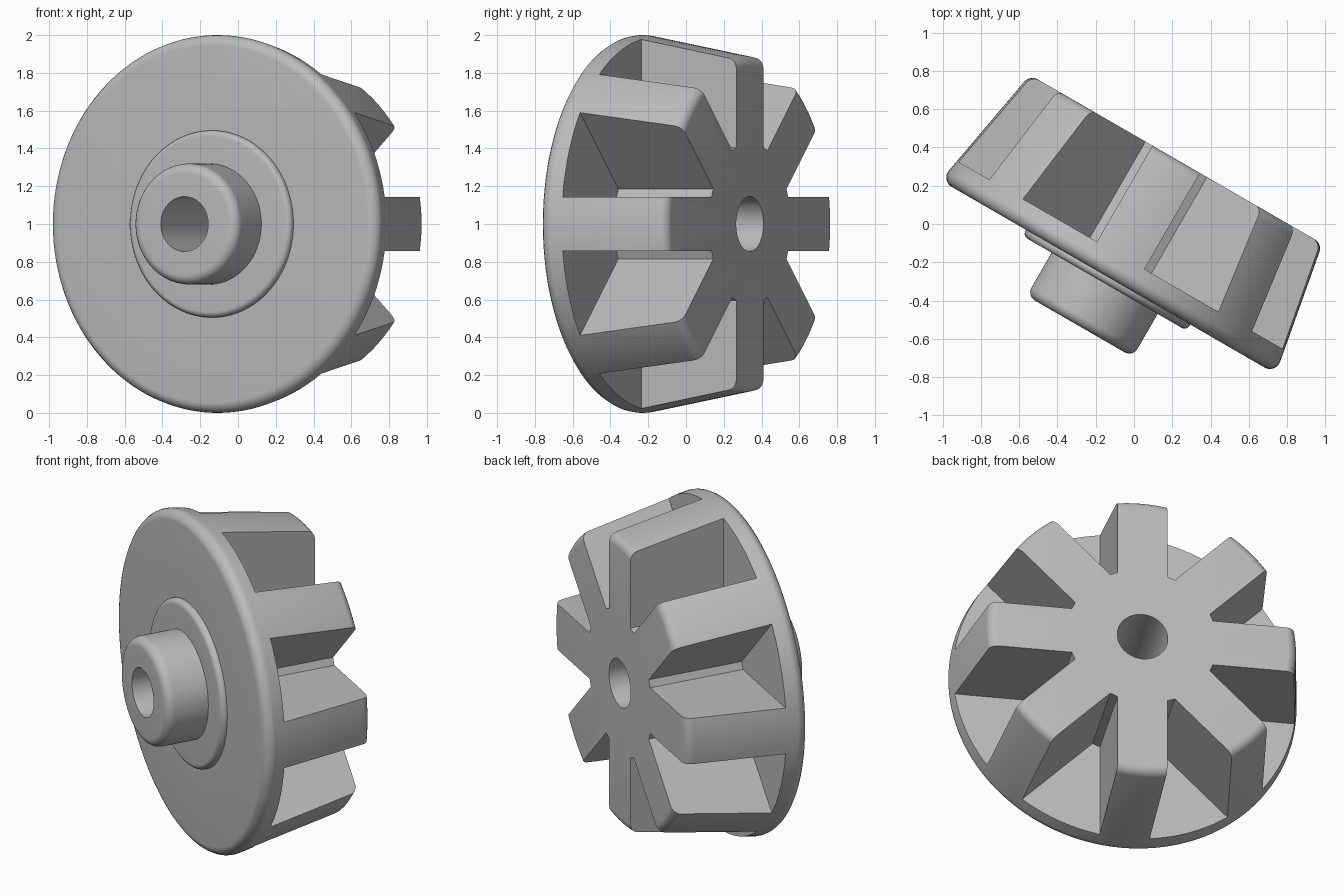
import bpy, bmesh, math
from mathutils import Matrix, Vector

cube = bpy.data.objects.get("Cube")
if cube:
    bpy.data.objects.remove(cube, do_unlink=True)

TEETH = 8
STEPS = 128
HALF_WIDTH = 0.143     # half the width of a tooth
CORE = 0.43            # radius of the solid core between teeth
PLATE_BACK = -0.177    # where the pockets end, along the axis

# Wheel axis is turned 30 degrees about the vertical
axis = Vector((0.5, math.sqrt(0.75), 0))
side = Vector((math.sqrt(0.75), -0.5, 0))
frame = Matrix((side, (0, 0, -1), axis)).transposed().to_4x4()
frame.translation = side * 0.022 + Vector((0, 0, 1))

grey = bpy.data.materials.new("light grey")
grey.use_nodes = True
color = (0.5, 0.5, 0.5, 1)
grey.diffuse_color = color
grey.node_tree.nodes["Principled BSDF"].inputs["Base Color"].default_value = color


def fillet(corners, n=6):
    """Round the corners of a closed profile of (radius, height, fillet)."""
    out = []
    for i, (r, h, f) in enumerate(corners):
        p = Vector((r, h))
        if not f:
            out.append(p)
            continue
        a = (Vector(corners[i - 1][:2]) - p).normalized()
        b = (Vector(corners[(i + 1) % len(corners)][:2]) - p).normalized()
        half = a.angle(b) / 2
        centre = p + (a + b).normalized() * f / math.sin(half)
        start = p + a * f / math.tan(half) - centre
        end = p + b * f / math.tan(half) - centre
        for k in range(n + 1):
            out.append(centre + start.lerp(end, k / n).normalized() * f)
    return out


def make_object(name, bm):
    bmesh.ops.recalc_face_normals(bm, faces=bm.faces)
    mesh = bpy.data.meshes.new(name)
    bm.to_mesh(mesh)
    bm.free()
    mesh.materials.append(grey)
    obj = bpy.data.objects.new(name, mesh)
    obj.matrix_world = frame
    bpy.context.collection.objects.link(obj)
    return obj


# Wheel: bore, boss, collar, plate and tapered rim turned as one solid
profile = fillet([
    (0.145, -0.605, 0), (0.32, -0.605, 0.05), (0.32, -0.345, 0),
    (0.495, -0.345, 0.03), (0.495, -0.308, 0), (1.011, -0.308, 0.055),
    (0.882, 0.403, 0.055), (0.145, 0.403, 0)])
bm = bmesh.new()
rings = []
for s in range(STEPS):
    turn = Matrix.Rotation(math.tau * s / STEPS, 3, 'Z')
    rings.append([bm.verts.new(turn @ Vector((p.x, 0, p.y))) for p in profile])
for s in range(STEPS):
    here, there = rings[s - 1], rings[s]
    for k in range(len(profile)):
        bm.faces.new((here[k - 1], here[k], there[k], there[k - 1]))
wheel = make_object("toothed_wheel", bm)

# Pockets between neighbouring teeth, with parallel tooth sides
bm = bmesh.new()
gap = math.tau / TEETH
for t in range(TEETH):
    outline = []
    for radius in (CORE, 1.3):
        edge = math.asin(HALF_WIDTH / radius)
        pair = [(radius, edge), (radius, gap - edge)]
        outline += pair if radius == CORE else pair[::-1]
    base = [bm.verts.new((r * math.cos(a + t * gap), r * math.sin(a + t * gap), PLATE_BACK))
            for r, a in outline]
    top = [bm.verts.new(v.co + Vector((0, 0, 1))) for v in base]
    bm.faces.new(base)
    bm.faces.new(top)
    for k in range(4):
        bm.faces.new((base[k - 1], base[k], top[k], top[k - 1]))
cutter = make_object("pocket_cutter", bm)
cutter.hide_render = True

# Cut the pockets, then drop the cutter
cut = wheel.modifiers.new("pockets", 'BOOLEAN')
cut.operation = 'DIFFERENCE'
cut.solver = 'EXACT'
cut.object = cutter
bpy.context.view_layer.objects.active = wheel
wheel.select_set(True)
bpy.ops.object.modifier_apply(modifier=cut.name)
bpy.data.objects.remove(cutter, do_unlink=True)

bpy.ops.object.shade_smooth_by_angle(angle=math.radians(30))
